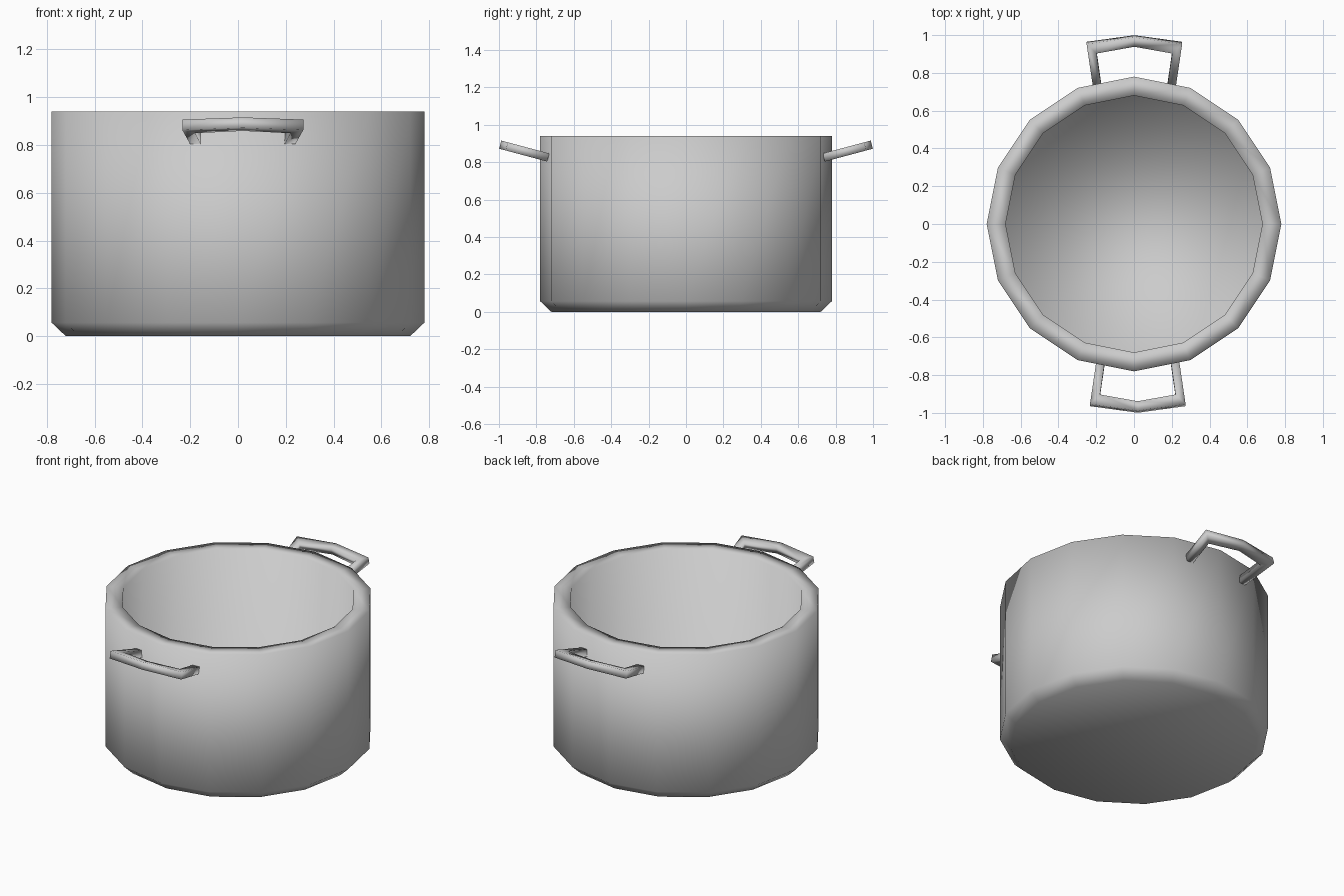
import bpy, bmesh
from math import sin, cos, pi, radians

if "Cube" in bpy.data.objects:
    bpy.data.objects.remove(bpy.data.objects["Cube"])


def make_object(name, bm):
    bmesh.ops.recalc_face_normals(bm, faces=bm.faces[:])
    for f in bm.faces:
        f.smooth = True
    mesh = bpy.data.meshes.new(name)
    bm.to_mesh(mesh)
    bm.free()
    obj = bpy.data.objects.new(name, mesh)
    bpy.context.collection.objects.link(obj)
    return obj


# Pot body: 16-sided turned profile (radius, z), from outer base over the rim to the inner floor
SIDES = 16
profile = [(0.72, 0.0), (0.78, 0.057), (0.78, 0.94), (0.68, 0.94), (0.68, 0.07)]
bm = bmesh.new()
rings = [[bm.verts.new((r * cos(2 * pi * i / SIDES), r * sin(2 * pi * i / SIDES), z))
          for i in range(SIDES)] for r, z in profile]
for a, b in zip(rings, rings[1:]):
    for i in range(SIDES):
        j = (i + 1) % SIDES
        bm.faces.new((a[i], a[j], b[j], b[i]))
bm.faces.new(rings[0])
bm.faces.new(rings[-1])
make_object("pot_body", bm)


# Handles: flat angular loop tilted upward, square section
def handle(name, side, shift):
    outer = [(-0.22, 0), (-0.253, 0.23), (0, 0.266), (0.253, 0.23), (0.22, 0)]
    inner = [(-0.175, 0), (-0.2, 0.178), (0, 0.215), (0.2, 0.178), (0.175, 0)]
    tilt, half = radians(15), 0.0225
    bm = bmesh.new()

    def point(x, u, t):
        y = 0.7365 + u * cos(tilt) - t * sin(tilt)
        z = 0.825 + u * sin(tilt) + t * cos(tilt)
        return bm.verts.new((x + shift, side * y, z))

    sections = [(point(*o, half), point(*o, -half), point(*i, -half), point(*i, half))
                for o, i in zip(outer, inner)]
    for a, b in zip(sections, sections[1:]):
        for k in range(4):
            n = (k + 1) % 4
            bm.faces.new((a[k], a[n], b[n], b[k]))
    bm.faces.new(sections[0])
    bm.faces.new(sections[-1])
    make_object(name, bm)


handle("back_handle", 1, 0.002)
handle("front_handle", -1, 0.02)
